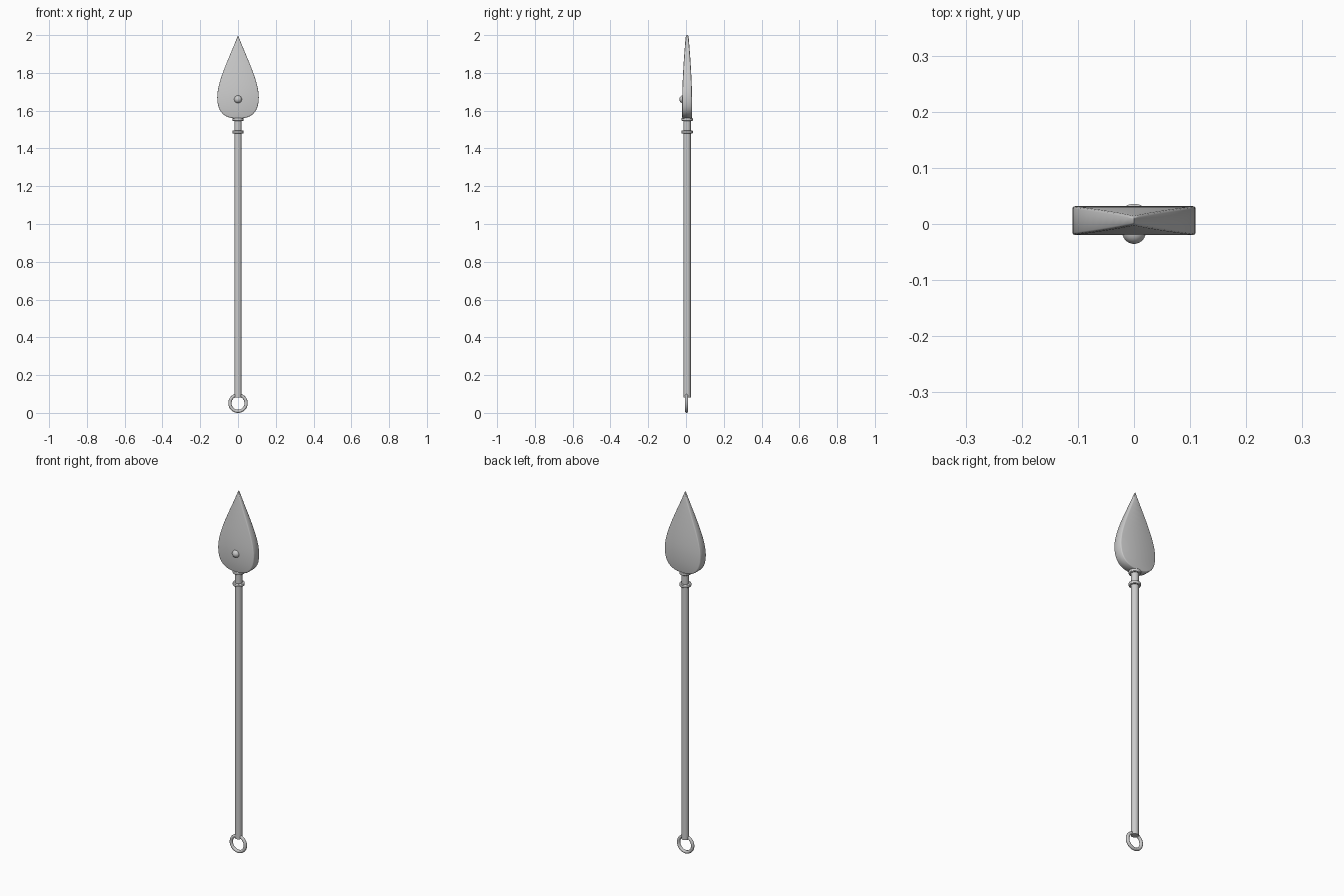
import bpy, bmesh, math
from mathutils import Vector

if "Cube" in bpy.data.objects:
    bpy.data.objects.remove(bpy.data.objects["Cube"])

CY = 0.006  # depth of the shaft axis


def smooth(obj, angle=35):
    bpy.ops.object.select_all(action='DESELECT')
    obj.select_set(True)
    bpy.context.view_layer.objects.active = obj
    bpy.ops.object.shade_smooth_by_angle(angle=math.radians(angle))


def cylinder(name, radius, z0, z1, bevel=0.0):
    bpy.ops.mesh.primitive_cylinder_add(vertices=32, radius=radius, depth=z1 - z0,
                                        location=(0, CY, (z0 + z1) / 2))
    obj = bpy.context.object
    obj.name = name
    if bevel:
        mod = obj.modifiers.new("bevel", 'BEVEL')
        mod.width, mod.segments = bevel, 2
    smooth(obj)
    return obj


def bezier(p, n):
    a, b, c, d = (Vector(q) for q in p)
    for i in range(n):
        t = i / n
        s = 1 - t
        yield a * s**3 + b * 3 * s * s * t + c * 3 * s * t * t + d * t**3


def half_thickness(z):
    # full near the base, curving down to a thin tip
    t = max(0.0, (z - 1.66) / 0.34)
    return 0.026 - 0.019 * t**1.6


# Leaf-shaped blade: right half outline from tip to base, mirrored
half = list(bezier([(0, 2), (0.045, 1.88), (0.11, 1.76), (0.11, 1.67)], 12))
half += list(bezier([(0.11, 1.67), (0.11, 1.58), (0.06, 1.558), (0, 1.558)], 10))
base = Vector((0, 1.558))
outline = half + [base] + [Vector((-p.x, p.y)) for p in reversed(half[1:])]
n = len(outline)
centre = Vector((0, 1.68))
bm = bmesh.new()
loops = []
for side, scale, drop in ((-1, 0.95, 0), (-1, 0.985, 0.0015), (-1, 1, 0.004),
                          (1, 1, 0.004), (1, 0.985, 0.0015), (1, 0.95, 0)):
    loop = []
    for p in outline:
        q = centre + (p - centre) * scale
        loop.append(bm.verts.new((q.x, CY + side * (half_thickness(q.y) - drop), q.y)))
    loops.append(loop)
for a, b in zip(loops, loops[1:]):
    for i in range(n):
        j = (i + 1) % n
        bm.faces.new((a[i], a[j], b[j], b[i]))
for loop in (loops[0], loops[-1]):
    for i in range(len(half)):
        quad = [loop[i], loop[i + 1], loop[-i - 1], loop[-i % n]]
        bm.faces.new(list(dict.fromkeys(quad)))
bmesh.ops.recalc_face_normals(bm, faces=bm.faces)
mesh = bpy.data.meshes.new("blade")
bm.to_mesh(mesh)
bm.free()
blade = bpy.data.objects.new("blade", mesh)
bpy.context.collection.objects.link(blade)
smooth(blade, 40)

# Shaft and the two collars below the blade
cylinder("shaft", 0.0195, 0.082, 1.57)
cylinder("lower_collar", 0.03, 1.479, 1.495, 0.003)
cylinder("upper_collar", 0.03, 1.546, 1.562, 0.003)

# Round stud on the front of the blade
bpy.ops.mesh.primitive_uv_sphere_add(segments=24, ring_count=16, radius=0.021,
                                     location=(0, -0.0145, 1.66))
bpy.context.object.name = "stud"
smooth(bpy.context.object, 60)

# Ring at the foot of the shaft
bpy.ops.mesh.primitive_torus_add(major_radius=0.043, minor_radius=0.0085,
                                 major_segments=40, minor_segments=14,
                                 location=(0, 0.003, 0.0515),
                                 rotation=(math.pi / 2, 0, 0))
bpy.context.object.name = "end_ring"
smooth(bpy.context.object, 60)
